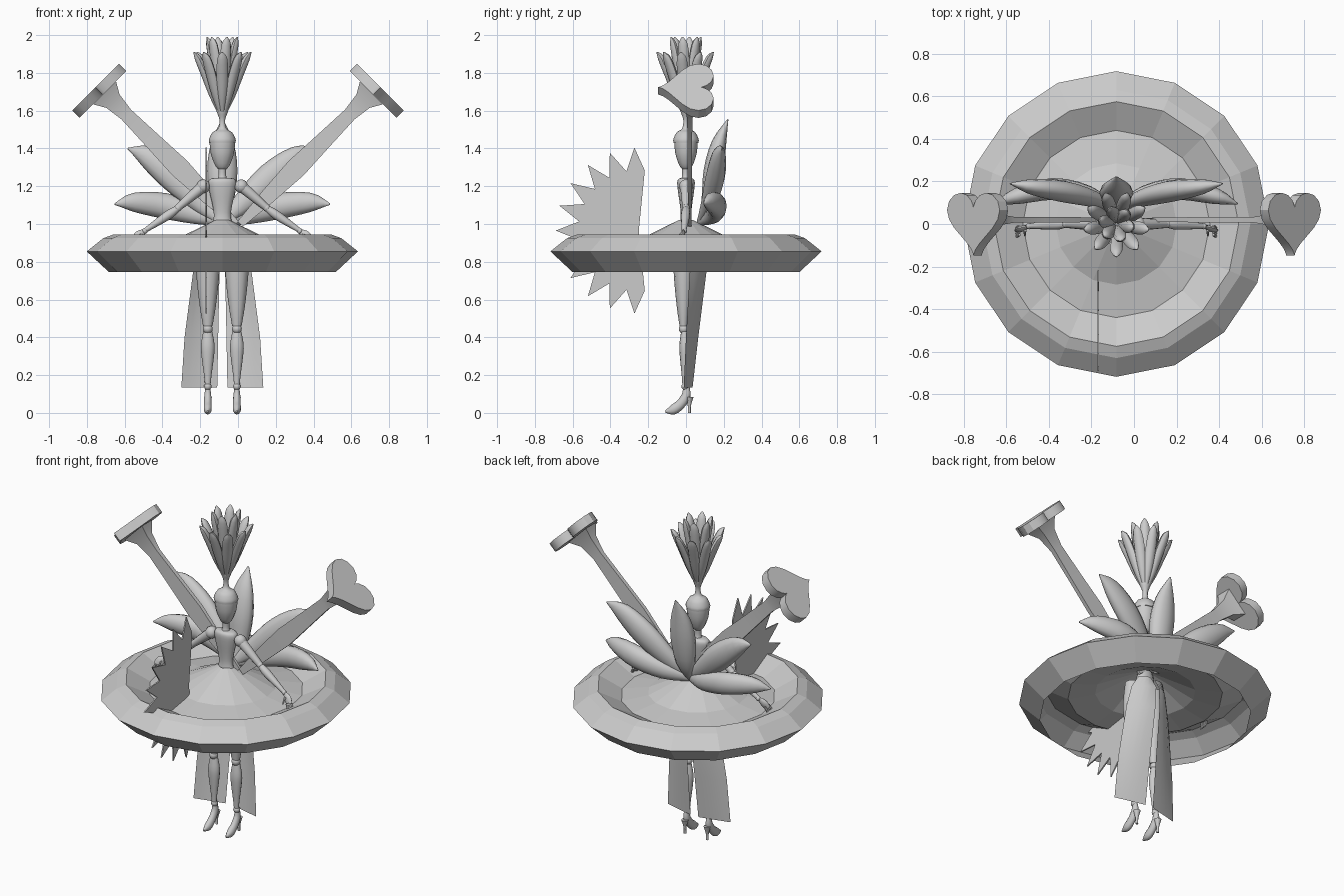
import bpy, bmesh, math
from mathutils import Vector

cube = bpy.data.objects.get("Cube")
if cube:
    bpy.data.objects.remove(cube)

CX = -0.083  # centre line of the figure

grey = bpy.data.materials.new("plain grey")
grey.use_nodes = True
grey.diffuse_color = (0.6, 0.6, 0.6, 1)
grey.node_tree.nodes["Principled BSDF"].inputs["Base Color"].default_value = (0.6, 0.6, 0.6, 1)


def make(name, verts, faces, smooth=40):
    """Mesh object with cleaned normals; smooth is the sharp-edge angle, 0 is flat."""
    bm = bmesh.new()
    vs = [bm.verts.new(v) for v in verts]
    for f in faces:
        bm.faces.new([vs[i] for i in f])
    bmesh.ops.remove_doubles(bm, verts=bm.verts, dist=0.0001)
    bmesh.ops.recalc_face_normals(bm, faces=bm.faces)
    me = bpy.data.meshes.new(name)
    bm.to_mesh(me)
    bm.free()
    ob = bpy.data.objects.new(name, me)
    bpy.context.collection.objects.link(ob)
    me.materials.append(grey)
    if smooth:
        bpy.ops.object.select_all(action='DESELECT')
        ob.select_set(True)
        bpy.context.view_layer.objects.active = ob
        bpy.ops.object.shade_smooth_by_angle(angle=math.radians(smooth))
    return ob


def spline(pts, steps):
    """Catmull-Rom points through (x, y, z, radius) keys."""
    k = [Vector(p) for p in pts]
    k = [2 * k[0] - k[1]] + k + [2 * k[-1] - k[-2]]
    out = []
    for i in range(1, len(k) - 2):
        a, b, c, d = k[i - 1:i + 3]
        for s in range(steps):
            t = s / steps
            out.append(0.5 * (2 * b + (c - a) * t + (2 * a - 5 * b + 4 * c - d) * t * t
                              + (3 * b - a - 3 * c + d) * t ** 3))
    return out + [k[-2]]


def loft(name, pts, flat=1.0, ref=(0, 1, 0), sides=12, steps=3, smooth=50):
    """Round or flattened tube along a path; flat scales it along ref."""
    path = spline(pts, steps) if steps > 1 else [Vector(p) for p in pts]
    verts, n = [], len(path)
    for i, p in enumerate(path):
        t = (path[min(i + 1, n - 1)] - path[max(i - 1, 0)]).to_3d().normalized()
        u = t.cross(Vector(ref)).normalized()
        v = u.cross(t)
        r = max(p[3], 0.002)
        for j in range(sides):
            a = math.tau * j / sides
            verts.append(p.to_3d() + u * r * math.cos(a) + v * r * flat * math.sin(a))
    faces = [(i * sides + j, i * sides + (j + 1) % sides,
              (i + 1) * sides + (j + 1) % sides, (i + 1) * sides + j)
             for i in range(n - 1) for j in range(sides)]
    faces += [tuple(range(sides)), tuple(range((n - 1) * sides, n * sides))]
    return make(name, verts, faces, smooth)


def upright(name, profile, x=CX, y=0, **kw):
    return loft(name, [(x, y, z, r) for r, z in profile], **kw)


def ball(name, c, r):
    rows = [(c[0], c[1], c[2] - r * math.cos(math.pi * i / 8), r * math.sin(math.pi * i / 8))
            for i in range(9)]
    return loft(name, rows, steps=1)


# wide faceted skirt: one open shell
skirt = [(0.04, 1.02), (0.285, 0.9), (0.44, 0.875), (0.575, 0.945),
         (0.63, 0.925), (0.718, 0.855), (0.6, 0.745)]
verts = [(CX + r * math.cos(math.tau * j / 16), r * math.sin(math.tau * j / 16), z)
         for r, z in skirt for j in range(16)]
make("skirt", verts, [(i * 16 + j, i * 16 + (j + 1) % 16, (i + 1) * 16 + (j + 1) % 16, (i + 1) * 16 + j)
                      for i in range(len(skirt) - 1) for j in range(16)], 0)

# torso, neck and head
upright("torso", [(0.062, 0.9), (0.058, 0.98), (0.045, 1.04), (0.052, 1.1), (0.068, 1.17),
                  (0.075, 1.22), (0.06, 1.24), (0.02, 1.245)], flat=0.62)
upright("neck", [(0.028, 1.23), (0.02, 1.26), (0.022, 1.31)])
upright("head", [(0.008, 1.28), (0.035, 1.305), (0.058, 1.36), (0.066, 1.41), (0.067, 1.44)], flat=0.92)
upright("hair_cap", [(0.07, 1.43), (0.07, 1.45), (0.052, 1.485), (0.022, 1.505),
                     (0.015, 1.55), (0.03, 1.595), (0.03, 1.61)], flat=0.95)

# plume of feathers in two rings
for count, reach, top, turn in ((9, 0.15, 1.91, 0.0), (6, 0.08, 1.99, 0.3)):
    for i in range(count):
        a = math.tau * i / count - math.pi / 2 + turn
        c, s = math.cos(a), math.sin(a)
        loft("plume_feather", [(CX + c * reach * f, s * reach * f, 1.58 + (top - 1.58) * h, r)
                               for f, h, r in ((0.1, 0, 0.008), (0.35, 0.3, 0.024), (0.6, 0.62, 0.031),
                                               (0.87, 0.9, 0.026), (1.03, 1, 0.004))],
             flat=0.7, ref=(c, s, 0), sides=8)

# arms and legs, mirrored about the figure's centre line
for side, label in ((1, "left"), (-1, "right")):
    def at(x, y, z, r):
        return (CX + side * x, y, z, r)

    ball(label + "_shoulder", at(0.1, 0, 1.2, 0), 0.036)
    loft(label + "_upper_arm", [at(0.1, 0, 1.2, 0.03), at(0.16, 0, 1.15, 0.026), at(0.23, 0.0, 1.09, 0.019)])
    ball(label + "_elbow", at(0.235, 0, 1.085, 0), 0.02)
    loft(label + "_forearm", [at(0.24, 0, 1.08, 0.018), at(0.29, -0.003, 1.045, 0.024),
                              at(0.41, -0.01, 0.965, 0.012)])
    ball(label + "_wrist", at(0.41, -0.01, 0.963, 0), 0.015)
    loft(label + "_hand", [at(0.41, -0.01, 0.965, 0.01), at(0.44, -0.02, 0.94, 0.026),
                           at(0.46, -0.03, 0.91, 0.022)], flat=0.5, sides=8)
    for i in range(4):
        dy = (i - 1.5) * 0.013
        loft(label + "_finger", [at(0.455, -0.03 + dy, 0.92, 0.007), at(0.47, -0.04 + dy, 0.885, 0.007),
                                 at(0.465, -0.045 + dy, 0.855, 0.003)], sides=6)
    loft(label + "_thumb", [at(0.43, -0.03, 0.945, 0.008), at(0.43, -0.055, 0.91, 0.004)], sides=6, steps=1)

    x = CX + side * 0.077
    upright(label + "_thigh", [(0.05, 0.93), (0.062, 0.8), (0.058, 0.7), (0.042, 0.56), (0.025, 0.46)], x, -0.013,
            flat=0.85)
    ball(label + "_knee", (x, -0.012, 0.445), 0.026)
    upright(label + "_calf", [(0.024, 0.43), (0.036, 0.36), (0.033, 0.3), (0.02, 0.2), (0.015, 0.15)], x, -0.008,
            flat=0.75)
    ball(label + "_ankle", (x, -0.004, 0.14), 0.02)
    loft(label + "_shoe", [(x, 0.002, 0.135, 0.017), (x, 0, 0.09, 0.024), (x, -0.03, 0.045, 0.026),
                           (x, -0.07, 0.016, 0.026), (x, -0.11, 0.007, 0.006)], flat=0.8, ref=(1, 0, 0), sides=10)
    upright(label + "_heel", [(0.022, 0.085), (0.009, 0.04), (0.008, 0)], x, 0.018, sides=8)

    # coat tail: curved sheet from the waist to the shin
    rows = [(0.95, 0.01, 0.07, 0.09, 0.05), (0.88, 0.01, 0.11, 0.125, 0.03), (0.745, 0.015, 0.108, 0.155, 0.02),
            (0.4, 0.022, 0.065, 0.2, 0.0), (0.135, 0.027, 0.035, 0.217, -0.012)]
    verts = []
    for z, xi, yi, xo, yo in rows:
        for j in range(6):
            f = j / 5
            verts.append((CX + side * (xi + (xo - xi) * f),
                          yi + (yo - yi) * f + 0.02 * math.sin(math.pi * f) * (z - 0.1), z))
    make(label + "_coat_tail", verts, [(i * 6 + j, i * 6 + j + 1, i * 6 + j + 7, i * 6 + j + 6)
                                       for i in range(len(rows) - 1) for j in range(5)])

    # plump tail petals behind the waist
    loft(label + "_low_petal", [at(0.0, 0.07, 1.01, 0.02), at(0.13, 0.14, 1.05, 0.052), at(0.3, 0.165, 1.095, 0.068),
                                at(0.47, 0.13, 1.115, 0.05), at(0.57, 0.095, 1.105, 0.004)], flat=0.75)
    loft(label + "_high_petal", [at(0.0, 0.07, 1.01, 0.02), at(0.12, 0.12, 1.12, 0.06), at(0.26, 0.155, 1.25, 0.078),
                                 at(0.4, 0.175, 1.36, 0.056), at(0.5, 0.19, 1.4, 0.004)], flat=0.65)

    # flared blade rising outward to a heart plate
    out, across = Vector((side, 0, 1)).normalized(), Vector((side, 0, -1)).normalized()
    foot = Vector((side * 0.012, 0.02, 1.0))
    blade = [(0, 0.02, 0.008), (0.2, 0.04, 0.01), (0.42, 0.055, 0.012), (0.62, 0.045, 0.012),
             (0.82, 0.036, 0.014), (0.92, 0.05, 0.025), (0.98, 0.085, 0.05)]
    verts = [foot + out * d + across * w * sx + Vector((0, t * sy, 0)) for d, w, t in blade
             for sx, sy in ((1, 1), (-1, 1), (-1, -1), (1, -1))]
    faces = [(i * 4 + j, i * 4 + (j + 1) % 4, i * 4 + 4 + (j + 1) % 4, i * 4 + 4 + j)
             for i in range(len(blade) - 1) for j in range(4)]
    make(label + "_blade", verts, faces + [(0, 1, 2, 3), tuple(range(len(verts) - 4, len(verts)))], 30)

    n, verts = 28, []
    centre = Vector((side * 0.735, 0.025, 1.705))
    for d in (-0.028, 0.028):
        for i in range(n):
            a = math.tau * i / n
            h = 13 * math.cos(a) - 5 * math.cos(2 * a) - 2 * math.cos(3 * a) - math.cos(4 * a)
            verts.append(centre + out * d + across * 0.175 * math.sin(a) ** 3 + Vector((0, h * 0.0102, 0)))
    faces = [(i, (i + 1) % n, n + (i + 1) % n, n + i) for i in range(n)]
    make(label + "_heart", verts, faces + [tuple(range(n)), tuple(range(n, 2 * n))], 30)

# upright middle petal
loft("middle_petal", [(CX, 0.07, 1.0, 0.02), (CX, 0.12, 1.12, 0.06), (CX, 0.145, 1.28, 0.08),
                      (CX, 0.175, 1.43, 0.06), (CX, 0.222, 1.555, 0.004)], flat=0.65)

# spiky half-round fan
verts = []
hub = Vector((-0.168, -0.25, 0.965))
for x in (-0.004, 0.004):
    verts.append(hub + Vector((x, 0, 0)))
    for i in range(-1, 22):
        a = math.radians(93 + 8.7 * i)
        r = 0.32 if i % 2 else 0.44
        verts.append(hub + Vector((x, r * math.cos(a), r * math.sin(a))))
m = len(verts) // 2
faces = [(i, (i + 1) % m, m + (i + 1) % m, m + i) for i in range(m)]
for o in (0, m):
    faces += [(o, o + i, o + i + 1) for i in range(1, m - 1)]
make("fan", verts, faces, 0)
